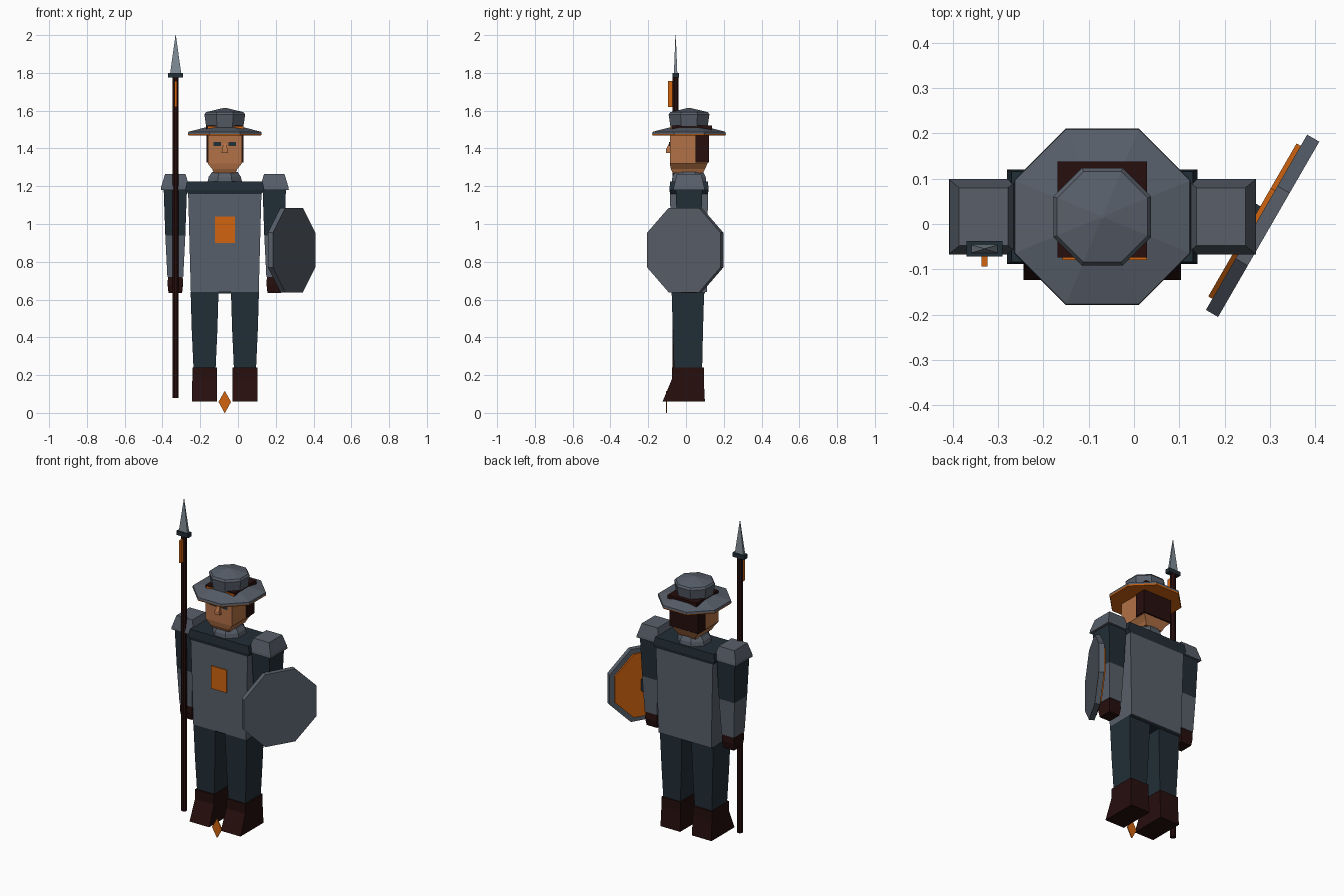
import bpy, bmesh, math
from mathutils import Matrix

cube = bpy.data.objects.get("Cube")
if cube:
    bpy.data.objects.remove(cube, do_unlink=True)

CX, CY = -0.07, 0.016  # body centre line


def material(name, rgb):
    linear = [((c / 255 + 0.055) / 1.055) ** 2.4 if c > 10 else c / 3295 for c in rgb] + [1]
    m = bpy.data.materials.new(name)
    m.use_nodes = True
    m.diffuse_color = linear
    m.node_tree.nodes["Principled BSDF"].inputs["Base Color"].default_value = linear
    return m


gray = material("armour gray", (88, 95, 106))
navy = material("navy cloth", (34, 46, 55))
brown = material("dark brown leather", (38, 14, 13))
orange = material("orange", (208, 100, 16))
skin = material("skin", (178, 113, 70))
steel = material("pale steel", (128, 140, 150))


def loft(name, rings, mats, sides=4, matrix=None):
    """Stack flat-sided rings (z, x, y, half width, half depth); one material per band."""
    mats = mats if isinstance(mats, list) else [mats] * (len(rings) - 1)
    mesh = bpy.data.meshes.new(name)
    slots = list(dict.fromkeys(mats))
    for m in slots:
        mesh.materials.append(m)
    bm = bmesh.new()
    loops = []
    for z, x, y, hx, hy in rings:
        loop = []
        for i in range(sides):
            a = math.pi * (2 * i + 1) / sides
            r = 1 / math.cos(math.pi / sides)
            loop.append(bm.verts.new((x + hx * r * math.cos(a), y + hy * r * math.sin(a), z)))
        loops.append(loop)
    bm.faces.new(loops[0][::-1]).material_index = 0
    bm.faces.new(loops[-1]).material_index = slots.index(mats[-1])
    for lower, upper, m in zip(loops, loops[1:], mats):
        for i in range(sides):
            j = (i + 1) % sides
            bm.faces.new((lower[i], lower[j], upper[j], upper[i])).material_index = slots.index(m)
    if matrix:
        bm.transform(matrix)
    bmesh.ops.recalc_face_normals(bm, faces=bm.faces)
    bm.to_mesh(mesh)
    bm.free()
    obj = bpy.data.objects.new(name, mesh)
    bpy.context.collection.objects.link(obj)
    return obj


def box(name, x, y, z, mat):
    cx, cy, hx, hy = sum(x) / 2, sum(y) / 2, (x[1] - x[0]) / 2, (y[1] - y[0]) / 2
    return loft(name, [(z[0], cx, cy, hx, hy), (z[1], cx, cy, hx, hy)], mat)


# Torso with cloth yoke, collar and chest badge
loft("torso", [(0.64, CX, CY, 0.18, 0.095), (1.16, CX, CY, 0.194, 0.1),
               (1.18, CX, CY, 0.21, 0.104), (1.225, CX, CY, 0.2, 0.1)], [gray, navy, navy])
box("hips", (CX - 0.175, CX + 0.175), (-0.07, 0.1), (0.632, 0.645), navy)
loft("collar", [(1.22, CX, CY, 0.092, 0.092), (1.25, CX, CY, 0.085, 0.088),
                (1.275, CX, CY, 0.068, 0.075)], gray, 8)
box("chest_badge", (CX - 0.053, CX + 0.053), (-0.089, -0.08), (0.9, 1.04), orange)

# Head, face and hair
loft("head", [(1.27, CX, 0.01, 0.058, 0.08), (1.29, CX, 0.01, 0.066, 0.09),
              (1.32, CX, 0.014, 0.09, 0.1), (1.475, CX, 0.014, 0.09, 0.1)], skin)
loft("nose", [(1.375, CX, -0.088, 0.017, 0.018), (1.395, CX, -0.088, 0.015, 0.017),
              (1.425, CX, -0.085, 0.007, 0.006)], skin)
box("hair_back", (CX - 0.098, CX + 0.098), (0.05, 0.122), (1.325, 1.475), brown)
box("hair_top", (CX - 0.099, CX + 0.099), (-0.074, 0.138), (1.475, 1.522), brown)
box("hat_lining_front", (CX - 0.088, CX + 0.099), (-0.08, -0.074), (1.475, 1.516), orange)

# Brimmed helmet: orange underside, gray top
loft("brim_lining", [(1.468, CX, CY, 0.192, 0.192), (1.476, CX, CY, 0.195, 0.195)], orange, 8)
loft("brim", [(1.476, CX, CY, 0.195, 0.195), (1.488, CX, CY, 0.193, 0.193),
              (1.512, CX, CY, 0.1, 0.1)], gray, 8)
loft("crown", [(1.505, CX, CY, 0.097, 0.097), (1.58, CX, CY, 0.108, 0.108),
               (1.592, CX, CY, 0.1, 0.1), (1.615, CX, CY, 0.004, 0.004)], gray, 8)

# Mirrored limbs
for side, s in (("right", -1), ("left", 1)):
    ax, lx = CX + s * 0.262, CX + s * 0.107
    loft(side + "_arm", [(0.72, ax, CY, 0.042, 0.052), (0.94, ax, CY, 0.053, 0.062),
                         (1.22, ax, CY, 0.063, 0.072)], [gray, navy])
    loft(side + "_hand", [(0.635, ax, CY, 0.036, 0.042), (0.68, ax, CY, 0.041, 0.05),
                          (0.722, ax, CY, 0.039, 0.048)], brown)
    loft(side + "_shoulder_guard", [(1.18, ax, CY, 0.077, 0.083), (1.195, ax, CY, 0.075, 0.081),
                                    (1.265, ax, CY, 0.054, 0.064)], gray)
    loft(side + "_leg", [(0.22, lx, 0.011, 0.058, 0.074), (0.44, lx, 0.01, 0.068, 0.08),
                         (0.64, lx, 0.01, 0.074, 0.086)], navy)
    loft(side + "_boot", [(0.06, lx, -0.012, 0.067, 0.112), (0.18, lx, 0.01, 0.065, 0.084),
                          (0.24, lx, 0.01, 0.065, 0.084)], brown)
    box(side + "_eye", (CX + s * 0.04 - 0.02, CX + s * 0.04 + 0.02),
        (-0.09, -0.084), (1.414, 1.435), navy)

# Spear
SX, SY = -0.33, -0.055
loft("spear_shaft", [(0.08, SX, SY, 0.016, 0.016), (1.78, SX, SY, 0.016, 0.016)], brown, 8)
box("spear_guard", (SX - 0.04, SX + 0.04), (SY - 0.017, SY + 0.017), (1.775, 1.8), navy)
loft("spear_blade", [(1.8, SX, SY, 0.029, 0.009), (2.0, SX, SY, 0.001, 0.001)], steel)
box("spear_pennant", (SX - 0.007, SX + 0.007), (-0.094, -0.068), (1.62, 1.757), orange)

# Diamond marker at the feet
loft("ground_diamond", [(0, CX, -0.103, 0.001, 0.003), (0.058, CX, -0.103, 0.033, 0.003),
                        (0.115, CX, -0.103, 0.001, 0.003)], orange)

# Shield on the left arm, its axis turned outward
turn = (Matrix.Translation((0.284, -0.004, 0.862)) @ Matrix.Rotation(math.radians(-30), 4, "Z")
        @ Matrix.Rotation(math.radians(90), 4, "Y"))
for name, z0, z1, r, mat, sides in (("shield", -0.0155, 0.0155, 0.2235, gray, 8),
                                    ("shield_lining", -0.026, -0.0155, 0.195, orange, 8),
                                    ("shield_grip", -0.05, -0.026, 0.035, navy, 4)):
    loft(name, [(z0, 0, 0, r, r), (z1, 0, 0, r, r)], mat, sides, turn)
